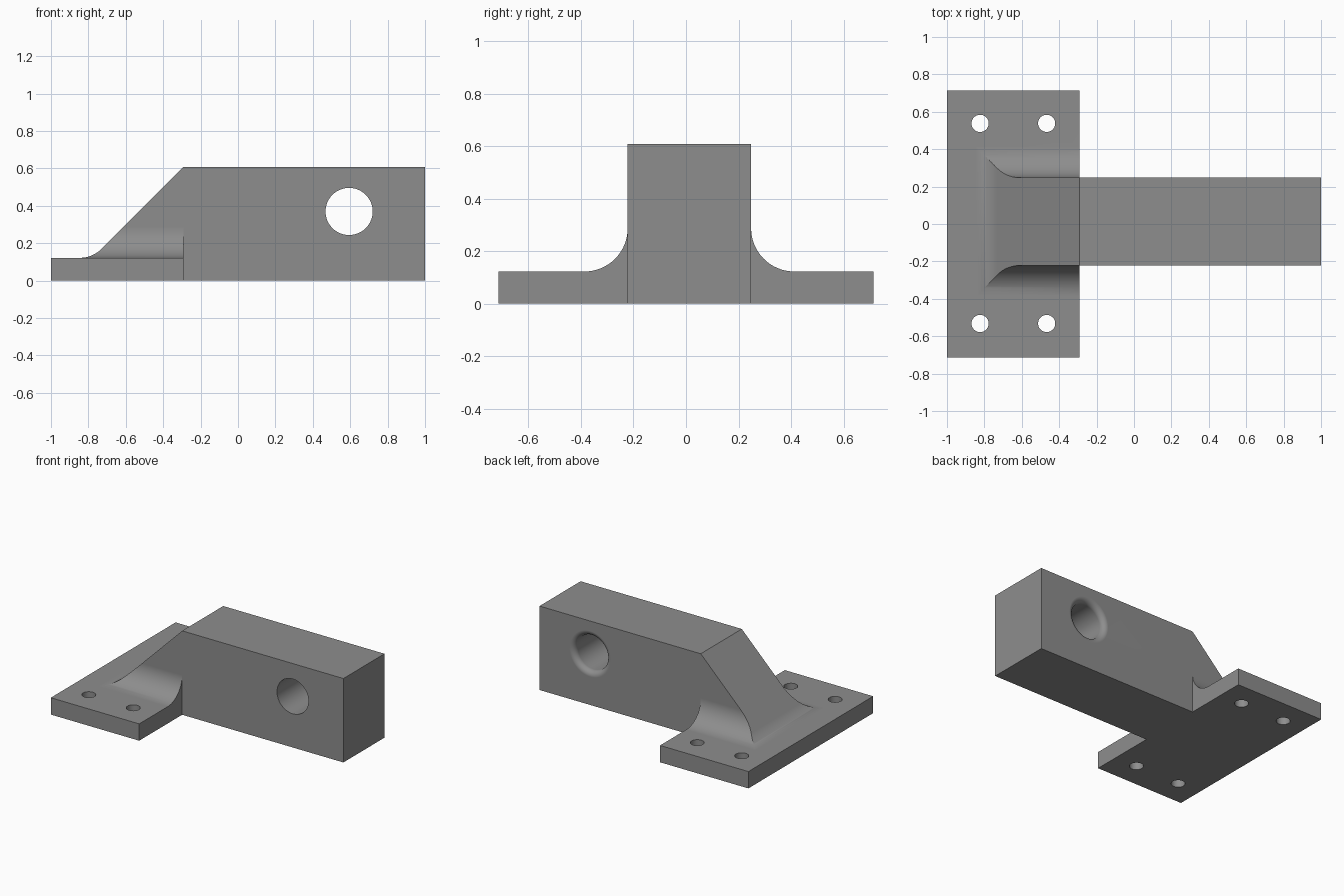
import bpy, bmesh, math
from mathutils import Vector

if "Cube" in bpy.data.objects:
    bpy.data.objects.remove(bpy.data.objects["Cube"])

grey = bpy.data.materials.new("metal grey")
grey.diffuse_color = (0.27, 0.27, 0.27, 1)
grey.use_nodes = True
grey.node_tree.nodes["Principled BSDF"].inputs["Base Color"].default_value = grey.diffuse_color


def make_object(name, bm):
    bmesh.ops.recalc_face_normals(bm, faces=bm.faces)
    mesh = bpy.data.meshes.new(name)
    bm.to_mesh(mesh)
    bm.free()
    obj = bpy.data.objects.new(name, mesh)
    bpy.context.collection.objects.link(obj)
    mesh.materials.append(grey)
    return obj


def prism(name, outline, place, start, end):
    """Extrude a 2D outline; place(a, b, depth) gives the 3D point."""
    bm = bmesh.new()
    face = bm.faces.new([bm.verts.new(place(a, b, start)) for a, b in outline])
    ext = bmesh.ops.extrude_face_region(bm, geom=[face])
    shift = Vector(place(0, 0, end)) - Vector(place(0, 0, start))
    bmesh.ops.translate(bm, vec=shift, verts=[v for v in ext["geom"] if isinstance(v, bmesh.types.BMVert)])
    return make_object(name, bm)


def lathe(name, profile, place, steps):
    """Closed turned cutter from (radius, depth) pairs."""
    bm = bmesh.new()
    rings = [[bm.verts.new(place(r * math.cos(2 * math.pi * i / steps),
                                 r * math.sin(2 * math.pi * i / steps), d))
              for i in range(steps)] for r, d in profile]
    for lo, hi in zip(rings, rings[1:]):
        for i in range(steps):
            j = (i + 1) % steps
            bm.faces.new((lo[i], lo[j], hi[j], hi[i]))
    bm.faces.new(rings[0])
    bm.faces.new(rings[-1])
    return make_object(name, bm)


def arc(ca, cb, r, start, end, n=16):
    return [(ca + r * math.cos(math.radians(start + (end - start) * i / n)),
             cb + r * math.sin(math.radians(start + (end - start) * i / n))) for i in range(n + 1)]


def apply_boolean(target, cutter, operation):
    mod = target.modifiers.new("cut", "BOOLEAN")
    mod.operation, mod.solver, mod.object = operation, "EXACT", cutter
    bpy.context.view_layer.objects.active = target
    bpy.ops.object.modifier_apply(modifier=mod.name)
    bpy.data.objects.remove(cutter)


PLATE, TOP, STEP, R = 0.122, 0.608, -0.292, 0.165
Y0, Y1, HALF = -0.222, 0.248, 0.714

# Side silhouette: flange, filleted 45 degree ramp, flat arm top
foot = STEP - (TOP - PLATE)
tangent = foot - R * math.tan(math.radians(22.5))
side = ([(-1, 0), (-1, PLATE)] + arc(tangent, PLATE + R, R, -90, -45)
        + [(STEP, TOP), (1, TOP), (1, 0)])
bracket = prism("bracket", side, lambda a, b, d: (a, d, b), -0.9, 0.9)

# End silhouette: flange wings filleted into the arm
end = ([(-0.9, 0), (-0.9, PLATE)] + arc(Y0 - R, PLATE + R, R, -90, 0)
       + [(Y0, 0.8), (Y1, 0.8)] + arc(Y1 + R, PLATE + R, R, 180, 270)
       + [(0.9, PLATE), (0.9, 0)])
apply_boolean(bracket, prism("end_cutter", end, lambda a, b, d: (d, a, b), -1.2, 1.2), "INTERSECT")

# T-shaped plan: wide flange, narrow arm
plan = [(-1.1, -HALF), (STEP, -HALF), (STEP, Y0), (1.1, Y0),
        (1.1, Y1), (STEP, Y1), (STEP, HALF), (-1.1, HALF)]
apply_boolean(bracket, prism("plan_cutter", plan, lambda a, b, d: (a, b, d), -0.2, 1), "INTERSECT")

# Cross hole through the arm, rounded at the back mouth
ROUND, HOLE = 0.04, 0.126
mouth = arc(HOLE + ROUND, Y1 - ROUND, ROUND, 180, 90, 8)
apply_boolean(bracket, lathe("cross_hole_cutter", [(HOLE, -0.4)] + mouth + [(HOLE + ROUND, 0.4)],
                             lambda a, b, d: (0.594 + a, d, 0.37 + b), 64), "DIFFERENCE")

# Four bolt holes through the flange
for x in (-0.823, -0.467):
    for y in (-0.532, 0.538):
        apply_boolean(bracket, lathe("bolt_hole_cutter", [(0.046, -0.1), (0.046, 0.3)],
                                     lambda a, b, d: (x + a, y + b, d), 40), "DIFFERENCE")

# Tidy coplanar cuts, then smooth the fillets and holes
bm = bmesh.new()
bm.from_mesh(bracket.data)
bmesh.ops.remove_doubles(bm, verts=bm.verts, dist=0.0002)
bmesh.ops.dissolve_limit(bm, angle_limit=0.002, verts=bm.verts, edges=bm.edges)
bm.to_mesh(bracket.data)
bm.free()
bpy.context.view_layer.objects.active = bracket
bracket.select_set(True)
bpy.ops.object.shade_smooth_by_angle(angle=math.radians(25))
weighted = bracket.modifiers.new("flat face normals", "WEIGHTED_NORMAL")
weighted.keep_sharp = True
